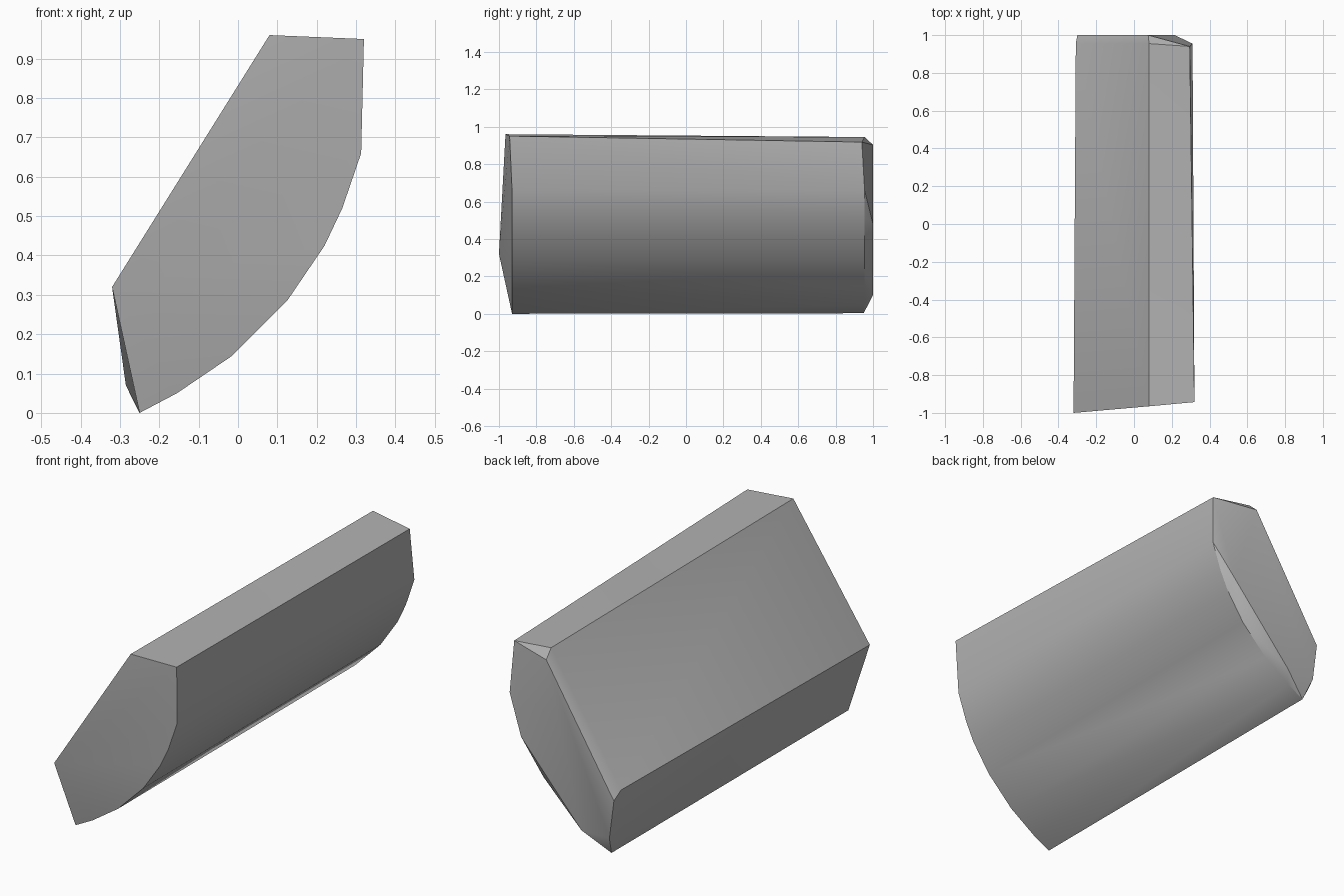
import bpy
import bmesh
import math

cube = bpy.data.objects.get("Cube")
if cube:
    bpy.data.objects.remove(cube, do_unlink=True)


def flat_material(name, colour):
    """Create a plain material with one flat colour."""
    material = bpy.data.materials.new(name)
    material.use_nodes = True
    material.diffuse_color = colour
    shader = next(n for n in material.node_tree.nodes if n.type == 'BSDF_PRINCIPLED')
    shader.inputs["Base Color"].default_value = colour
    return material


# Rounded belly profile shared by both ends (x, z)
belly = [(-.155, .05), (-.015, .145), (.125, .285),
         (.22, .425), (.265, .52), (.313, .66)]

# Front end: slightly tilted cut, most forward at the left corner
front_end = [(-.32, -1, .32), (.08, -.965, .96), (.32, -.943, .95), (-.25, -.93, 0)]
front_end += [(x, -.93, z) for x, z in belly]

# Rim where the long sides stop before the back chamfer
back_rim = [(-.308, .955, .335), (.08, .955, .945), (.295, .94, .918),
            (-.285, .955, .07), (-.252, .95, .003)]
back_rim += [(x - .003, .955, z) for x, z in belly]

# Flat facet that closes the back
back_cap = [(-.30, 1, .295), (.075, 1, .903), (.215, 1, .48),
            (-.12, 1, .1), (-.275, 1, .1)]

# Wrap the outlines in one closed faceted block
bm = bmesh.new()
for point in front_end + back_rim + back_cap:
    bm.verts.new(point)
hull = bmesh.ops.convex_hull(bm, input=bm.verts[:])
unused = {v for v in hull["geom_interior"] + hull["geom_unused"]
          if isinstance(v, bmesh.types.BMVert)}
bmesh.ops.delete(bm, geom=list(unused), context='VERTS')
bmesh.ops.dissolve_limit(bm, angle_limit=math.radians(2),
                         verts=bm.verts[:], edges=bm.edges[:])
bmesh.ops.recalc_face_normals(bm, faces=bm.faces[:])

mesh = bpy.data.meshes.new("faceted_block")
bm.to_mesh(mesh)
bm.free()
block = bpy.data.objects.new("faceted_block", mesh)
bpy.context.collection.objects.link(block)
mesh.materials.append(flat_material("plain grey", (.45, .45, .45, 1)))

# Smooth the rounded belly while keeping the cut edges crisp
bpy.ops.object.select_all(action='DESELECT')
block.select_set(True)
bpy.context.view_layer.objects.active = block
bpy.ops.object.shade_smooth_by_angle(angle=math.radians(28))
